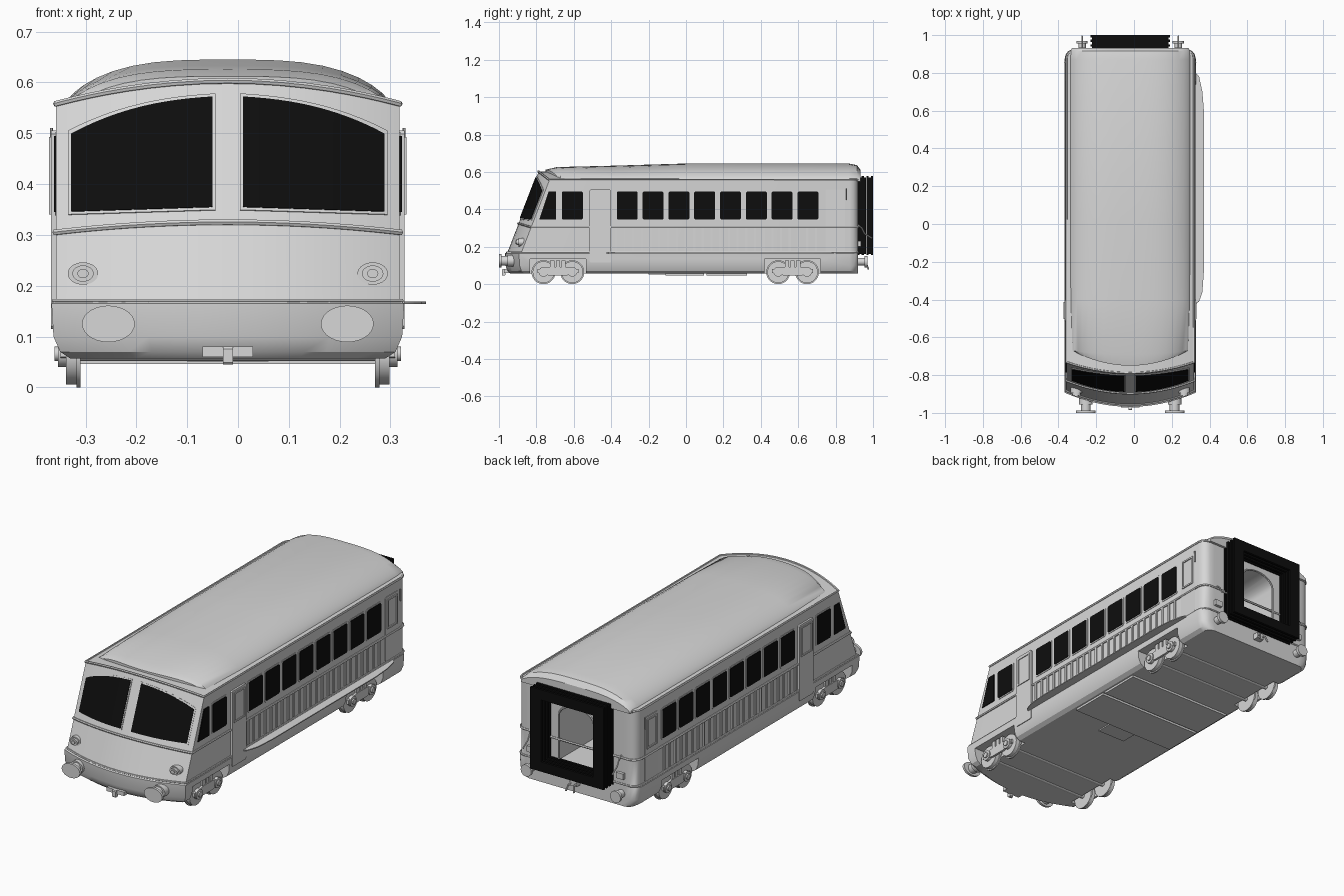
import bpy, bmesh, math

if "Cube" in bpy.data.objects:
    bpy.data.objects.remove(bpy.data.objects["Cube"])

XC = -0.02          # centre line of the carriage (a one-sided step widens the total)
BOW = 0.075         # plan curvature of the front
N = 20
US = [math.sin(math.pi * (i / N - 0.5)) for i in range(N + 1)]


def material(name, c):
    m = bpy.data.materials.new(name)
    m.diffuse_color = (*c, 1)
    m.use_nodes = True
    m.node_tree.nodes["Principled BSDF"].inputs["Base Color"].default_value = m.diffuse_color
    return m


GREY = material("light grey", (0.68, 0.68, 0.68))
BLACK = material("black", (0.004, 0.004, 0.004))


def finish(name, bm, mat):
    bmesh.ops.recalc_face_normals(bm, faces=bm.faces)
    me = bpy.data.meshes.new(name)
    bm.to_mesh(me)
    bm.free()
    ob = bpy.data.objects.new(name, me)
    bpy.context.collection.objects.link(ob)
    me.materials.append(mat)
    return ob


def part(name, mat, prisms):
    """One object from prisms (axis, 2D outline, start, end)."""
    bm = bmesh.new()
    place = {'X': lambda p, d: (d, p[0], p[1]), 'Y': lambda p, d: (p[0], d, p[1]),
             'Z': lambda p, d: (p[0], p[1], d)}
    for axis, pts, a, b in prisms:
        lo = [bm.verts.new(place[axis](p, a)) for p in pts]
        hi = [bm.verts.new(place[axis](p, b)) for p in pts]
        bm.faces.new(lo)
        bm.faces.new(hi[::-1])
        for i in range(len(pts)):
            j = (i + 1) % len(pts)
            bm.faces.new((lo[i], lo[j], hi[j], hi[i]))
    return finish(name, bm, mat)


def rect(a0, a1, b0, b1, c=0.0):
    if c == 0:
        return [(a0, b0), (a1, b0), (a1, b1), (a0, b1)]
    return [(a0 + c, b0), (a1 - c, b0), (a1, b0 + c), (a1, b1 - c),
            (a1 - c, b1), (a0 + c, b1), (a0, b1 - c), (a0, b0 + c)]


def oval(a, b, ra, rb=None, n=28):
    rb = rb or ra
    return [(a + ra * math.cos(2 * math.pi * i / n), b + rb * math.sin(2 * math.pi * i / n)) for i in range(n)]


def loft(name, mat, rings):
    """Skin rings together; both ends are capped by strips across the ring."""
    bm = bmesh.new()
    vs = [[bm.verts.new(p) for p in r] for r in rings]
    m = len(rings[0])
    for r, q in zip(vs, vs[1:]):
        for i in range(m):
            j = (i + 1) % m
            bm.faces.new((r[i], r[j], q[j], q[i]))
    for r in (vs[0], vs[-1]):
        for i in range(m // 2 - 1):
            bm.faces.new((r[i], r[i + 1], r[m - 2 - i], r[m - 1 - i]))
    return finish(name, bm, mat)


def tube(name, pts, r, cyclic=False, mat=GREY):
    cu = bpy.data.curves.new(name, 'CURVE')
    cu.dimensions = '3D'
    cu.bevel_depth, cu.bevel_resolution, cu.use_fill_caps = r, 1, True
    sp = cu.splines.new('POLY')
    sp.points.add(len(pts) - 1)
    for p, co in zip(sp.points, pts):
        p.co = (*co, 1)
    sp.use_cyclic_u = cyclic
    cu.materials.append(mat)
    ob = bpy.data.objects.new(name, cu)
    bpy.context.collection.objects.link(ob)


def front_y(z, u):
    return -0.887 + 0.387 * (z - 0.345) + BOW * u * u


def back_y(u):
    k = max(0, (abs(u) - 0.88) / 0.12)
    return 0.92 - 0.045 * (1 - math.sqrt(max(0, 1 - k * k)))


def cut(ob, cutter):
    mod = ob.modifiers.new("cut", 'BOOLEAN')
    mod.operation, mod.object, mod.solver = 'DIFFERENCE', cutter, 'EXACT'
    bpy.context.view_layer.objects.active = ob
    bpy.ops.object.modifier_apply(modifier=mod.name)
    bpy.data.objects.remove(cutter)


# Body: skirt and walls lofted upward, with an arched top
def body_ring(w, z, fy=None, arch=0.0):
    zs = [z + arch * (1 - u * u) for u in US]
    f = [(XC + w * u, fy + BOW * u * u if fy else front_y(h, u), h) for u, h in zip(US, zs)]
    b = [(XC + w * u, back_y(u), h) for u, h in zip(US, zs)]
    return f + b[::-1]


body = loft("body", GREY, [
    body_ring(0.31, 0.057, -0.94), body_ring(0.33, 0.07, -0.955), body_ring(0.343, 0.1, -0.965),
    body_ring(0.347, 0.165, -0.968), body_ring(0.338, 0.172), body_ring(0.338, 0.31),
    body_ring(0.338, 0.558, None, 0.045)])

# Wheel wells and rear gangway doorway are cut out
for y in (-0.685, 0.57):
    for s in (-1, 1):
        xs = sorted((XC + s * 0.275, XC + s * 0.4))
        cut(body, part("well_cutter", GREY, [('X', rect(y - 0.15, y + 0.15, 0.0, 0.135), *xs)]))
arch = [(XC - 0.1, 0.2), (XC + 0.1, 0.2)] + [
    (XC + 0.1 * math.cos(math.pi * i / 12), 0.43 + 0.065 * math.sin(math.pi * i / 12)) for i in range(13)]
cut(body, part("door_cutter", GREY, [('Y', arch, 0.6, 1.0)]))

# Roof: lofted along the length, rounded in plan at the front
rings = []
for k, (y, top, w) in enumerate([(-0.75, 0.612, 0.29), (-0.69, 0.626, 0.31), (-0.4, 0.633, 0.317), (0, 0.645, 0.319),
                                 (0.87, 0.645, 0.319), (0.915, 0.636, 0.316), (0.933, 0.61, 0.308)]):
    bend = 0.07 if k == 0 else 0.02 if k == 1 else 0
    up = [(XC + w * u, y + bend * u * u, 0.56 + (top - 0.56) * (1 - abs(u) ** 3.2) ** 0.77) for u in US]
    rings.append(up + [(x, yy, 0.55) for x, yy, _ in up[::-1]])
loft("roof", GREY, rings)

# Belt moulding, drip rail and skirt ledge around the body
for name, z, rise, w, r in (("belt_moulding", 0.305, 0.02, 0.34, 0.006), ("drip_rail", 0.558, 0.045, 0.338, 0.006),
                            ("skirt_ledge", 0.17, 0, 0.342, 0.005)):
    f = [(XC + w * u, front_y(z + rise * (1 - u * u), u) - 0.002, z + rise * (1 - u * u)) for u in US]
    b = [(XC + w * u, back_y(u), z) for u in US]
    tube(name, f + b[::-1], r, True)

# Windscreen: two curved panes following the front
for s in (-1, 1):
    for name, mat, off, g in (("windscreen_frame", GREY, 0.002, 0.006), ("windscreen", BLACK, 0.0045, 0)):
        bm = bmesh.new()
        grid = []
        for i in range(13):
            v = i / 12
            d = 0.03 - g + (0.278 + 2 * g) * v
            lo, hi = 0.355 - 0.009 * v - g, 0.572 - 0.018 * v - 0.055 * v ** 2.4 + g
            zs = [lo + (hi - lo) * j / 3 for j in range(4)]
            grid.append([bm.verts.new((XC + s * d, front_y(z, d / 0.338) - off, z)) for z in zs])
        for a, b in zip(grid, grid[1:]):
            for j in range(3):
                bm.faces.new((a[j], b[j], b[j + 1], a[j + 1]) if s > 0 else (a[j], a[j + 1], b[j + 1], b[j]))
        ob = finish(name, bm, mat)
        sol = ob.modifiers.new("thickness", 'SOLIDIFY')
        sol.thickness, sol.offset = 0.003, 0

# Sides: windows, doors, ribs, wheels and everything else that repeats left and right
for s in (-1, 1):
    def side(pts, d0, d1):
        return ('X', pts, XC + s * d0, XC + s * d1)
    panes = [rect(-0.37 + 0.138 * i, -0.258 + 0.138 * i, 0.345, 0.495, 0.006) for i in range(8)]
    panes += [rect(-0.664, -0.552, 0.345, 0.495, 0.006),
              [(-0.785, 0.345), (-0.695, 0.345), (-0.695, 0.495), (-0.735, 0.495)]]
    part("side_windows", BLACK, [side(p, 0.336, 0.3425) for p in panes])
    part("window_frames", GREY, [side(rect(-0.377 + 0.138 * i, -0.251 + 0.138 * i, 0.338, 0.502, 0.008), 0.336, 0.3405)
                                 for i in range(8)] + [side(rect(-0.671, -0.545, 0.338, 0.502, 0.008), 0.336, 0.3405)])
    part("side_ribs", GREY, [side(rect(y - 0.006, y + 0.006, 0.178, 0.3), 0.336, 0.344)
                             for y in [-0.375 + 0.0465 * i for i in range(24)]])
    # doors with framed panes and handrails
    doors = []
    for a, b in ((-0.515, -0.4), (0.745, 0.85)):
        low = 0.115 if a < 0 else 0.175
        doors.append(side(rect(a, b, low, 0.505, 0.006), 0.336, 0.348 if a < 0 else 0.341))
        for r in (rect(a + 0.012, a + 0.02, 0.345, 0.49), rect(b - 0.02, b - 0.012, 0.345, 0.49),
                  rect(a + 0.012, b - 0.012, 0.485, 0.493), rect(a + 0.012, b - 0.012, 0.34, 0.348)):
            doors.append(side(r, 0.336, 0.352 if a < 0 else 0.346))
    part("side_doors", GREY, doors)
    tube("door_handrail", [(XC + s * 0.347, 0.857, 0.45), (XC + s * 0.347, 0.857, 0.51)], 0.003)
    # bogies
    for y0 in (-0.685, 0.57):
        wheels, frame = [], []
        for y in (y0 - 0.077, y0 + 0.077):
            wheels += [side(oval(y, 0.064, 0.064), 0.29, 0.298), side(oval(y, 0.064, 0.058), 0.298, 0.318),
                       side(oval(y, 0.064, 0.012, n=12), 0, 0.3)]
            frame += [side(oval(y, 0.066, 0.026, n=16), 0.31, 0.334), side(oval(y, 0.066, 0.014, n=12), 0.334, 0.341)]
        part("wheels", GREY, wheels)
        frame += [side([(y0 - 0.11, 0.06), (y0 - 0.04, 0.045), (y0 + 0.04, 0.045), (y0 + 0.11, 0.06),
                        (y0 + 0.11, 0.08), (y0 + 0.04, 0.092), (y0 - 0.04, 0.092), (y0 - 0.11, 0.08)], 0.318, 0.329)]
        frame += [side(rect(y0 + d - 0.011, y0 + d + 0.011, 0.09, 0.128, 0.003), 0.305, 0.327) for d in (-0.03, 0, 0.03)]
        part("bogie_frame", GREY, frame)
    # headlights
    hx, hy = XC + s * 0.285, front_y(0.223, 0.285 / 0.338)
    part("headlight", GREY, [('Y', oval(hx, 0.224, 0.03, 0.022), hy - 0.014, hy + 0.02),
                             ('Y', oval(hx, 0.224, 0.021, 0.016), hy - 0.026, hy - 0.01),
                             ('Y', oval(hx, 0.224, 0.011, 0.009), hy - 0.032, hy - 0.02)])
    # buffers
    bx, rx = XC + s * 0.235, XC + s * 0.255
    part("front_buffer", GREY, [('Y', oval(bx, 0.125, 0.052, 0.036), -1.0, -0.987),
                                ('Y', oval(bx, 0.125, 0.026), -0.99, -0.9),
                                ('Y', oval(bx, 0.125, 0.036, 0.032), -0.955, -0.9)])
    part("rear_buffer", GREY, [('Y', oval(rx, 0.12, 0.03), 0.955, 0.97), ('Y', oval(rx, 0.12, 0.02), 0.9, 0.96)])
    # rear handrails
    tube("rear_handrail", [(rx, 0.915, 0.32), (rx, 0.94, 0.3), (rx, 0.955, 0.27), (rx, 0.995, 0.245)], 0.004)
    part("rear_bracket", GREY, [('Y', rect(rx - 0.02, rx + 0.02, 0.2, 0.23), 0.9, 0.935)])

# Gangway bellows: stacked black frames around the rear doorway
bellows = []
for k in range(7):
    g = 0.0 if k % 2 == 0 else 0.007
    y0, y1 = 0.915 + 0.0122 * k, 0.927 + 0.0122 * k
    o, i, lo, hi = 0.21 - g, 0.148 + g, 0.155 + g, 0.577 - g
    bellows += [('Y', rect(XC - o, XC - i, lo, hi), y0, y1), ('Y', rect(XC + i, XC + o, lo, hi), y0, y1),
                ('Y', rect(XC - i, XC + i, lo, 0.205 - g), y0, y1), ('Y', rect(XC - i, XC + i, 0.525 + g, hi), y0, y1)]
part("gangway_bellows", BLACK, bellows)
tube("doorway_trim", [(x, 0.922, z) for x, z in arch[1:] + arch[:1]], 0.005)

# Couplings
part("front_coupling", GREY, [('Y', rect(XC - 0.05, XC + 0.05, 0.06, 0.08), -0.972, -0.93),
                              ('X', rect(-0.985, -0.965, 0.045, 0.08, 0.004), XC - 0.01, XC + 0.01)])
part("rear_coupling", GREY, [('Y', rect(XC - 0.02, XC + 0.02, 0.1, 0.13), 0.91, 0.95)])
for d in (-0.015, 0.015):
    tube("rear_hose", [(XC + d, 0.92, 0.12), (XC + d, 0.965, 0.11), (XC + d * 1.6, 0.975, 0.08)], 0.005)

# Equipment boxes under the floor
part("underfloor_boxes", GREY, [('Z', rect(XC - 0.3, XC + 0.3, -0.11, 0.095), 0.046, 0.065),
                                ('Z', rect(XC - 0.3, XC + 0.3, 0.11, 0.325), 0.046, 0.065),
                                ('Z', rect(XC - 0.08, XC + 0.08, -0.2, -0.11), 0.051, 0.065)])

# One-sided running step
part("running_step", GREY, [('Z', [(0.31, -0.44), (0.345, -0.41), (0.362, -0.36), (0.37, -0.25), (0.37, 0.6),
                                   (0.362, 0.7), (0.345, 0.78), (0.31, 0.82)], 0.164, 0.169)])

# Curves become meshes, then everything is smoothed by angle
bpy.ops.object.select_all(action='SELECT')
bpy.context.view_layer.objects.active = body
bpy.ops.object.convert(target='MESH')
bpy.ops.object.shade_smooth_by_angle(angle=math.radians(32))
